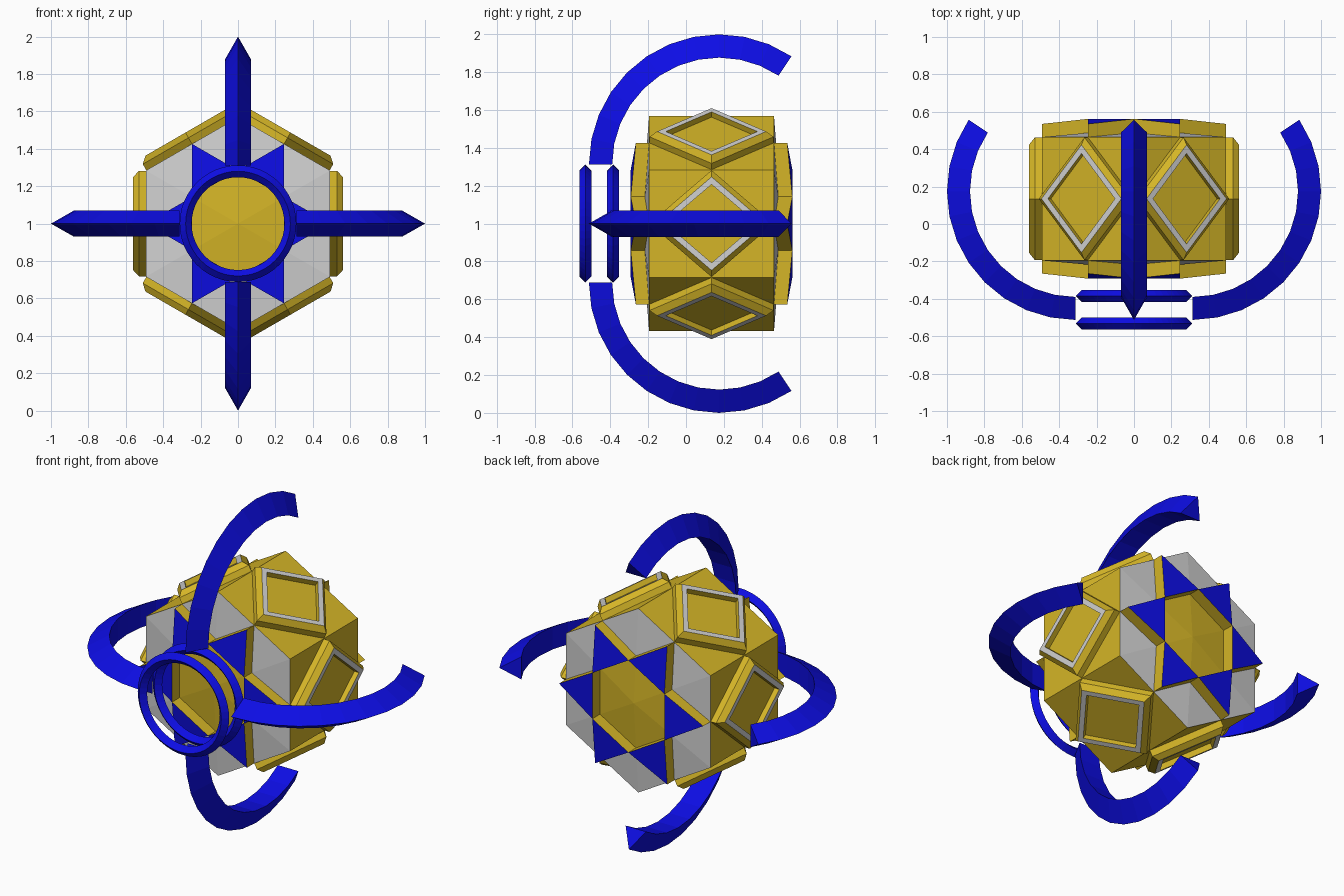
import bpy, bmesh
from math import sin, cos, pi, radians, sqrt
from mathutils import Vector, Matrix

if "Cube" in bpy.data.objects:
    bpy.data.objects.remove(bpy.data.objects["Cube"])

CENTRE = Vector((0, 0.135, 1.0))   # middle of the hexagonal body
AP = 0.492                         # body apothem
CR = AP * 2 / sqrt(3)              # body corner radius
INNER = AP / sqrt(3)               # inner hexagon corner radius
HALF = 0.33                        # half depth of the body


def material(name, rgb):
    m = bpy.data.materials.new(name)
    m.diffuse_color = (*rgb, 1)
    m.use_nodes = True
    m.node_tree.nodes["Principled BSDF"].inputs["Base Color"].default_value = m.diffuse_color
    return m


gold = material("gold", (0.66, 0.46, 0.02))
blue = material("blue", (0.004, 0.004, 0.78))
grey = material("light grey", (0.64, 0.64, 0.64))
MATS = [gold, blue, grey]
GOLD, BLUE, GREY = 0, 1, 2


def loft(name, rings, bands, caps=(GOLD, GOLD)):
    """Join equal-sized point rings with quads; one colour per band."""
    bm = bmesh.new()
    rows = [[bm.verts.new(p) for p in ring] for ring in rings]
    n = len(rows[0])
    for a, b, mat in zip(rows, rows[1:], bands):
        for i in range(n):
            j = (i + 1) % n
            bm.faces.new((a[i], a[j], b[j], b[i])).material_index = mat
    for row, mat in zip((rows[0], rows[-1]), caps):
        if mat is not None:
            bm.faces.new(row).material_index = mat
    bmesh.ops.remove_doubles(bm, verts=bm.verts, dist=1e-5)
    bmesh.ops.recalc_face_normals(bm, faces=bm.faces)
    me = bpy.data.meshes.new(name)
    bm.to_mesh(me)
    bm.free()
    for m in MATS:
        me.materials.append(m)
    ob = bpy.data.objects.new(name, me)
    bpy.context.collection.objects.link(ob)
    return ob


def polar(r, deg, y):
    a = radians(deg)
    return CENTRE + Vector((r * cos(a), y, r * sin(a)))


def dodeca(corner, y_corner, y_mid):
    """Hexagon outline with its edge midpoints as extra points."""
    mid = corner * cos(pi / 6)
    return [polar(mid, 30 * i, y_mid) if i % 2 == 0 else polar(corner, 30 * i, y_corner)
            for i in range(12)]


# Body: hexagonal prism with shallow pyramid ends, grey rim and gold middle
APEX = 0.375
Y_IN = APEX - (APEX - HALF) * INNER / CR
rings = []
for s in (-1, 1):
    end = [dodeca(0, s * APEX, s * APEX), dodeca(INNER, s * Y_IN, s * Y_IN),
           dodeca(CR, s * HALF, s * HALF)]
    rings += end if s < 0 else end[::-1]
loft("body", rings, [GOLD, GREY, GOLD, GREY, GOLD], (None, None))

# Star points: raised blue wedges with gold walls on both ends
for s, side in ((-1, "front"), (1, "back")):
    for k in range(6):
        d = 60 * k
        plan = ((INNER, d - 30, 0.427), (AP, d, 0.40), (INNER, d + 30, 0.427))
        base = [polar(r, a, s * 0.325) for r, a, _ in plan]
        top = [polar(r, a, s * y) for r, a, y in plan]
        loft(f"{side}_star_point_{k + 1}", [base, top], [GOLD], (GOLD, BLUE))

# Side panels: diamond frames with a grey rim and a sunken gold floor
PROFILE = ((0.282, 0.328, 0.485), (0.282, 0.328, 0.53), (0.247, 0.288, 0.562),
           (0.207, 0.242, 0.562), (0.207, 0.242, 0.53))
for k in range(6):
    rot = Matrix.Rotation(radians(60 * k), 3, 'Y')
    rings = [[CENTRE + rot @ Vector(p) for p in
              ((h, 0, t), (h, y, 0), (h, 0, -t), (h, -y, 0))] for t, y, h in PROFILE]
    loft(f"side_panel_{k + 1}", rings, [GOLD, GOLD, GREY, GOLD])

# Curved arms: triangular section swept along an arc, four around the axis
for k, side in enumerate(("top", "right", "bottom", "left")):
    rot = Matrix.Rotation(radians(90 * k), 3, 'Y')
    rings = []
    for i in range(12):
        a = radians(180 - 11.25 * i)
        ring = []
        for r, x in ((0.688, 0), (0.565, 0.07), (0.565, -0.07)):
            p = Vector((x, 0.175 + r * cos(a), 0.312 + r * sin(a)))
            ring.append(Vector((0, 0, 1)) + rot @ p)
        rings.append(ring)
    loft(f"{side}_arm", rings, [BLUE] * 11, (BLUE, BLUE))

# Front rings: two hoops with a diamond section
for name, y in (("outer_ring", -0.532), ("inner_ring", -0.385)):
    bpy.ops.mesh.primitive_torus_add(major_segments=48, minor_segments=4, major_radius=0.28,
                                     minor_radius=0.032, location=(0, y, 1),
                                     rotation=(pi / 2, 0, 0))
    ob = bpy.context.object
    ob.name = name
    ob.data.materials.append(blue)
